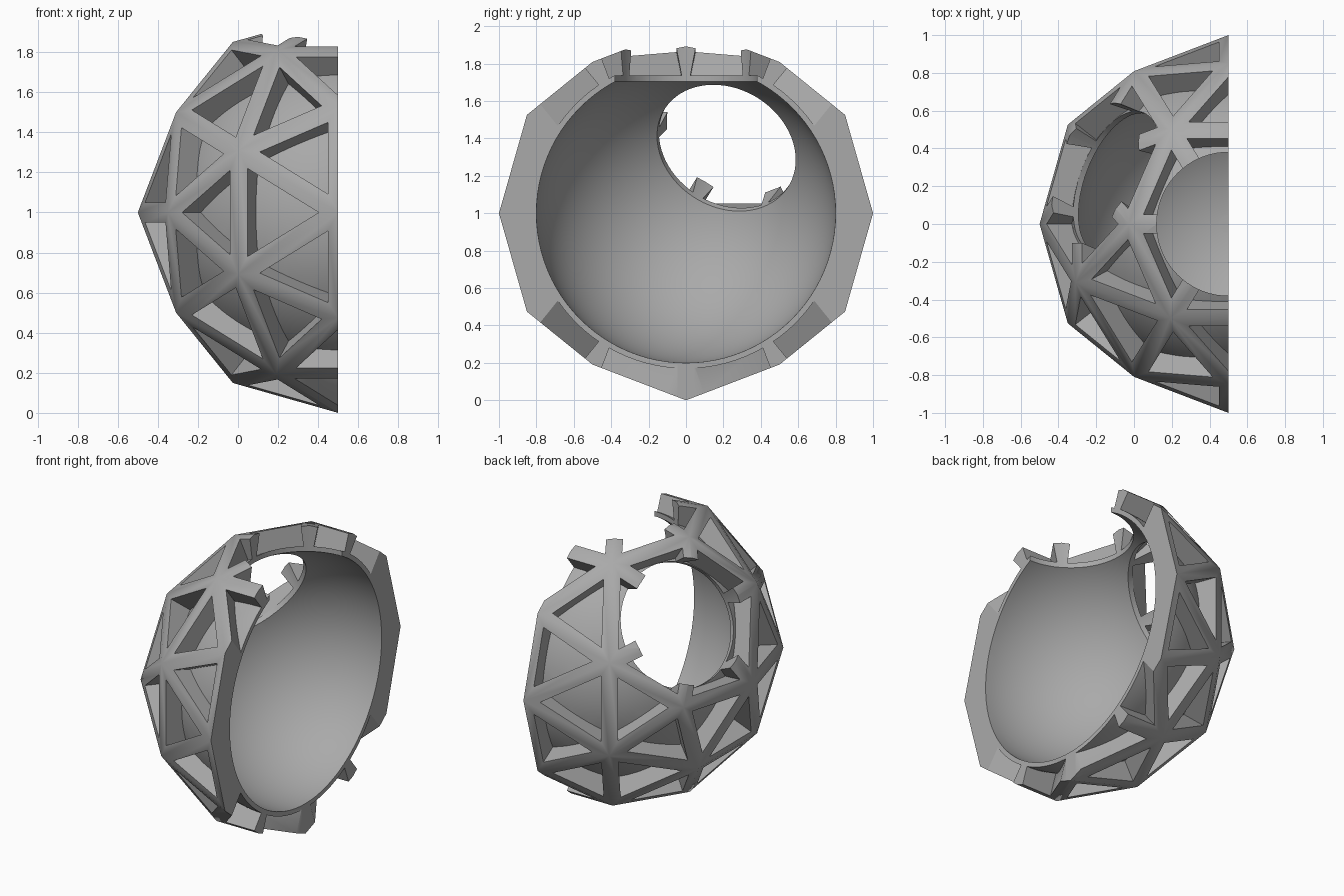
import bpy, bmesh, math
from mathutils import Vector

CENTRE = Vector((0.5, 0, 1))      # middle of the full ball; only its -x half is kept
INNER, SHELL = 0.80, 0.83         # inner and outer radius of the thin shell
INSET, FLOOR = 0.052, 0.74        # strut half width, depth of the pocket cutters

cube = bpy.data.objects.get("Cube")
if cube:
    bpy.data.objects.remove(cube, do_unlink=True)

grey = bpy.data.materials.new("plain_grey")
grey.use_nodes = True
grey.diffuse_color = (0.4, 0.4, 0.4, 1)
grey.node_tree.nodes["Principled BSDF"].inputs["Base Color"].default_value = (0.4, 0.4, 0.4, 1)


def make_object(name, bm):
    bmesh.ops.recalc_face_normals(bm, faces=bm.faces[:])
    mesh = bpy.data.meshes.new(name)
    bm.to_mesh(mesh)
    bm.free()
    mesh.materials.append(grey)
    obj = bpy.data.objects.new(name, mesh)
    obj.location = CENTRE
    bpy.context.collection.objects.link(obj)
    return obj


def combine(target, tool, operation):
    """Apply one boolean step and drop the tool."""
    mod = target.modifiers.new(operation.lower(), "BOOLEAN")
    mod.operation, mod.solver, mod.object = operation, "EXACT", tool
    bpy.context.view_layer.objects.active = target
    bpy.ops.object.modifier_apply(modifier=mod.name)
    bpy.data.objects.remove(tool, do_unlink=True)


def sphere(name, radius):
    bm = bmesh.new()
    bmesh.ops.create_uvsphere(bm, u_segments=96, v_segments=48, radius=radius)
    return make_object(name, bm)


def drill(name, direction, radius):
    """Cylinder running outward from the ball's middle."""
    bm = bmesh.new()
    bmesh.ops.create_cone(bm, cap_ends=True, segments=72, radius1=radius, radius2=radius, depth=1)
    axis = Vector(direction).normalized()
    turn = axis.to_track_quat("Z", "Y")
    for v in bm.verts:
        v.co = turn @ v.co + axis * 0.8
    return make_object(name, bm)


# Geodesic solid: twelve icosahedron corners plus the rounded-out edge middles
phi = (1 + math.sqrt(5)) / 2
corners = []
for a in (-1, 1):
    for b in (-phi, phi):
        corners += [Vector(p).normalized() for p in ((0, b, a), (b, a, 0), (a, 0, b))]
points = list(corners)
for i, p in enumerate(corners):
    for q in corners[:i]:
        if (p - q).length < 1.1:
            points.append((p + q).normalized())
bm = bmesh.new()
for p in points:
    bm.verts.new(p)
bmesh.ops.convex_hull(bm, input=bm.verts[:])
bmesh.ops.recalc_face_normals(bm, faces=bm.faces[:])

# One triangular pocket cutter for each flat face, square to that face
pockets = bmesh.new()
for face in bm.faces:
    n = face.normal
    tri = [v.co for v in face.verts]
    outline = []
    for i, p in enumerate(tri):
        u = (tri[i - 1] - p).normalized()
        w = (tri[(i + 1) % 3] - p).normalized()
        outline.append(p + (u + w).normalized() * INSET / math.sin(u.angle(w) / 2))
    height = n.dot(tri[0])
    low = [pockets.verts.new(p + n * (FLOOR - height)) for p in outline]
    top = [pockets.verts.new(p + n * 0.15) for p in outline]
    pockets.faces.new(low[::-1])
    pockets.faces.new(top)
    for i in range(3):
        j = (i + 1) % 3
        pockets.faces.new((low[i], low[j], top[j], top[i]))

ball = make_object("geodesic_half_shell", bm)
combine(ball, make_object("pocket_cutter", pockets), "DIFFERENCE")
combine(ball, sphere("thin_shell", SHELL), "UNION")
combine(ball, sphere("hollow_cutter", INNER), "DIFFERENCE")

# Top opening, rear side opening and small bottom bore
combine(ball, drill("top_opening", (0, 0, 1), 0.38), "DIFFERENCE")
combine(ball, drill("side_opening", (-phi, 1 / phi, 1), 0.39), "DIFFERENCE")
combine(ball, drill("bottom_bore", (0, 0, -1), 0.045), "DIFFERENCE")

# Remove the +x half
bm = bmesh.new()
bmesh.ops.create_cube(bm, size=3)
bmesh.ops.translate(bm, verts=bm.verts[:], vec=(1.5, 0, 0))
combine(ball, make_object("half_cutter", bm), "DIFFERENCE")

# Soft shading across the shallow facets, sharp pocket rims
bpy.ops.object.select_all(action="DESELECT")
ball.select_set(True)
bpy.context.view_layer.objects.active = ball
bpy.ops.object.shade_smooth_by_angle(angle=math.radians(30))
